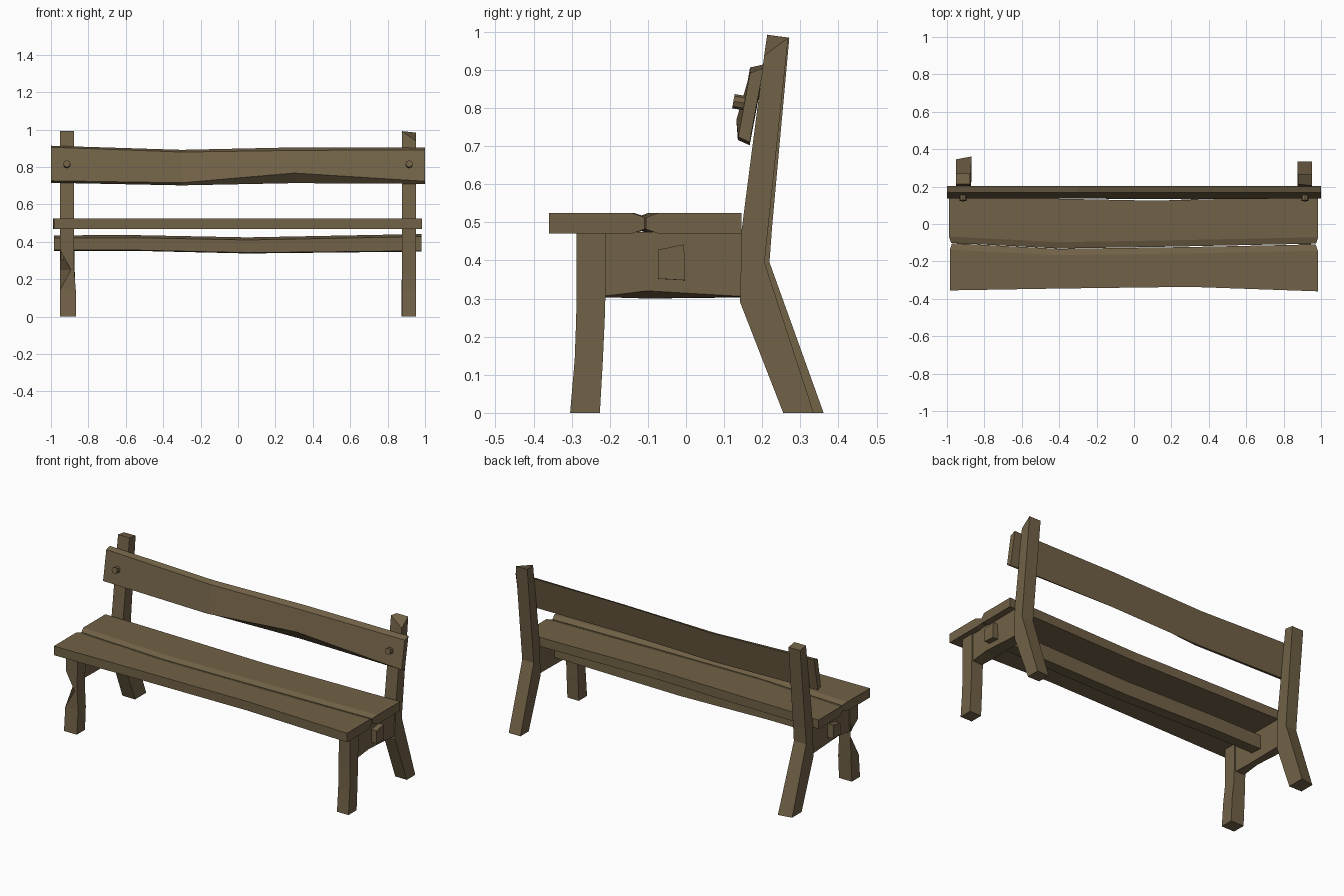
import bpy, bmesh, math
from mathutils import Vector, Matrix

if "Cube" in bpy.data.objects:
    bpy.data.objects.remove(bpy.data.objects["Cube"])

wood = bpy.data.materials.new("brown wood")
wood.diffuse_color = (0.168, 0.122, 0.063, 1)
wood.use_nodes = True
wood.node_tree.nodes["Principled BSDF"].inputs["Base Color"].default_value = wood.diffuse_color


def finish(name, bm):
    bmesh.ops.recalc_face_normals(bm, faces=bm.faces[:])
    me = bpy.data.meshes.new(name)
    bm.to_mesh(me)
    bm.free()
    me.materials.append(wood)
    ob = bpy.data.objects.new(name, me)
    bpy.context.collection.objects.link(ob)
    return ob


def loft(name, rings):
    """Skin a list of equal-length point rings and cap both ends."""
    bm = bmesh.new()
    vs = [[bm.verts.new(p) for p in r] for r in rings]
    n = len(rings[0])
    for a, b in zip(vs, vs[1:]):
        for i in range(n):
            j = (i + 1) % n
            bm.faces.new((a[i], a[j], b[j], b[i]))
    bm.faces.new(vs[0])
    bm.faces.new(vs[-1])
    return finish(name, bm)


# Seat planks: station x, outer edge y, seam y; chamfered along the seam
ZB, ZT, C = 0.47, 0.525, 0.034
front = [(-0.985, -0.355, -0.102), (-0.4, -0.345, -0.132), (0.3, -0.336, -0.122), (0.983, -0.36, -0.108)]
back = [(-0.99, 0.145, -0.102), (-0.4, 0.135, -0.132), (0.1, 0.125, -0.124), (0.985, 0.145, -0.106)]
for name, rows, s in (("seat_front_plank", front, -1), ("seat_back_plank", back, 1)):
    rings = []
    for x, outer, seam in rows:
        seam += s * 0.001
        xs = x - math.copysign(0.012, x) if abs(x) > 0.9 else x
        rings.append([(x, outer, ZB), (x, outer, ZT), (x, seam + s * C, ZT),
                      (xs, seam, ZT - 0.012), (xs, seam, ZB + 0.012), (x, seam + s * C, ZB)])
    loft(name, rings)

# Backrest: x, front top z, back top z, front bottom (y, z), back bottom z
rows = [(-1.0, 0.906, 0.914, 0.137, 0.727, 0.716), (-0.3, 0.880, 0.892, 0.136, 0.716, 0.702),
        (0.3, 0.889, 0.905, 0.132, 0.768, 0.714), (1.0, 0.892, 0.904, 0.137, 0.724, 0.710)]
loft("backrest", [[(x, 0.168, ft), (x, 0.203, bt), (x, 0.167, bb), (x, yb, zb)]
                  for x, ft, bt, yb, zb, bb in rows])

# Stretcher rail with through tenons
rows = [(-0.985, 0.435, 0.352), (-0.55, 0.436, 0.352), (0.05, 0.424, 0.338), (0.98, 0.442, 0.348)]
loft("stretcher", [[(x, -0.073, t - 0.014), (x, -0.005, t), (x, -0.003, b), (x, -0.073, b + 0.004)]
                   for x, t, b in rows])

# Back post side outline as (front y, z, back y, z), bottom to top
POST = [(0.255, 0, 0.335, 0), (0.142, 0.29, 0.206, 0.395), (0.146, 0.48, 0.216, 0.49),
        (0.213, 0.992, 0.268, 0.984)]
for side, s in (("left", -1), ("right", 1)):
    # Back posts; the left one is slightly twisted outward at the back
    rings = []
    for k, (fy, fz, by, bz) in enumerate(POST):
        extra = (0.026, 0.013, 0.010, 0.003)[k] if s < 0 else 0
        xi = (0.868 if s < 0 else 0.875) if k == 0 else 0.876
        rings.append([Vector((s * xi, fy, fz)), Vector((s * 0.953, fy, fz)),
                      Vector((s * 0.953, by + extra * 0.4, bz)), Vector((s * xi, by + extra, bz))])
    if s > 0:
        rings[-1][1] += Vector((0, -0.008, -0.055))   # chipped top corner
    loft(side + "_back_post", rings)

    # Front legs
    rings = []
    for z, f, b in ((0, -0.304, -0.226), (0.14, -0.292, -0.218), (0.25, -0.288, -0.213),
                    (0.36, -0.287, -0.210), (0.475, -0.287, -0.210)):
        xi = 0.867 if s < 0 and z < 0.2 else 0.876
        rings.append([Vector((s * xi, f, z)), Vector((s * 0.953, f, z)),
                      Vector((s * 0.953, b, z)), Vector((s * xi, b, z))])
    if s < 0:
        rings[2][1].x = -0.893                        # dent in the outer corner
    loft(side + "_front_leg", rings)

    # Side apron with a shallow arched underside
    rings = [[(s * 0.884, y, zi), (s * 0.946, y, zo), (s * 0.946, y, 0.475), (s * 0.884, y, 0.475)]
             for y, zo, zi in ((-0.235, 0.304, 0.304), (-0.1, 0.32, 0.30), (0.16, 0.305, 0.303))]
    loft(side + "_apron", rings)

    # Peg through the backrest, square to its tilted face
    bm = bmesh.new()
    m = Matrix.Translation((s * 0.915, 0.145, 0.814)) @ Matrix.Rotation(math.radians(80), 4, 'X')
    bmesh.ops.create_cone(bm, cap_ends=True, segments=8, radius1=0.019, radius2=0.019,
                          depth=0.042, matrix=m)
    finish(side + "_peg", bm)
